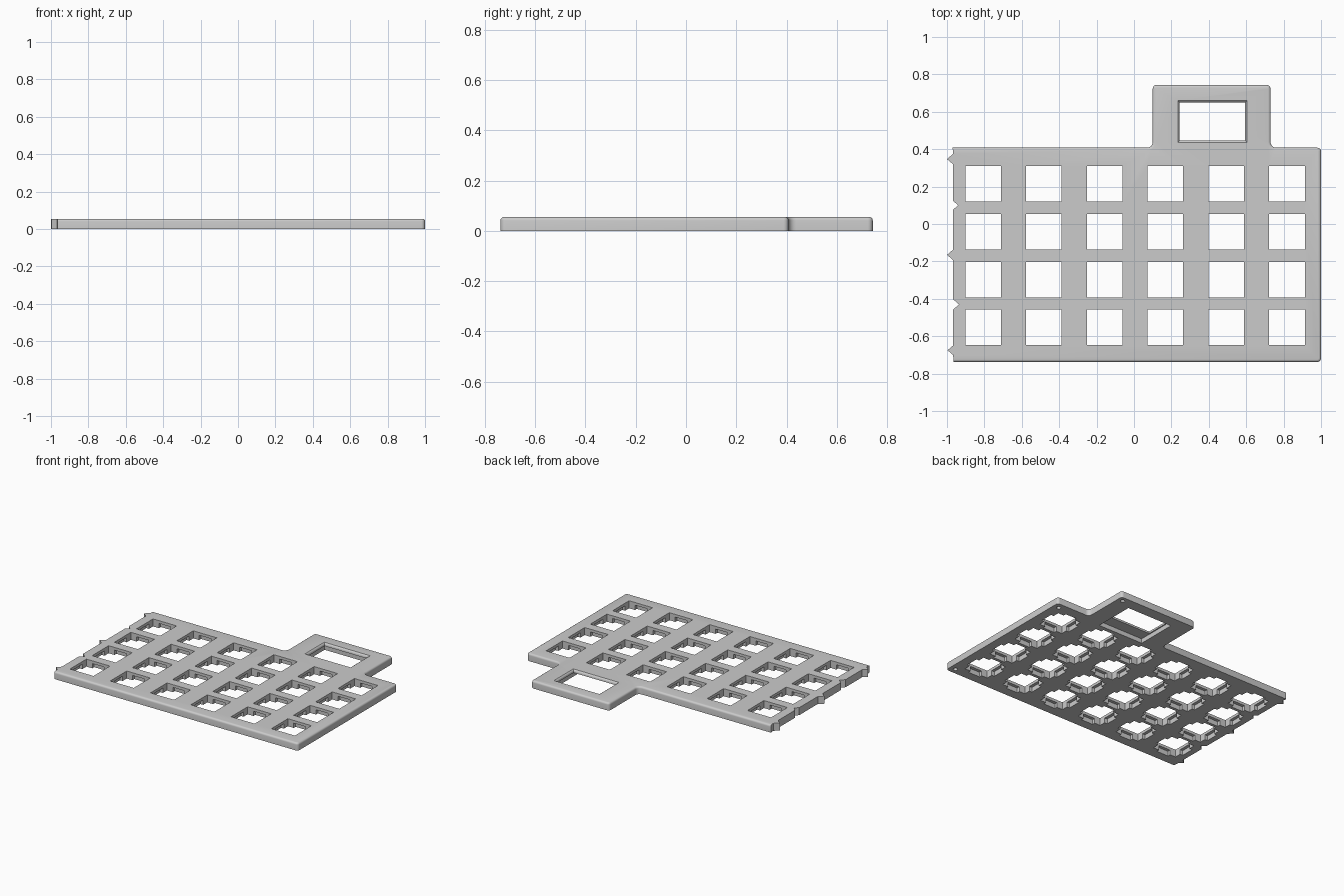
import bpy
import bmesh
import math

if "Cube" in bpy.data.objects:
    bpy.data.objects.remove(bpy.data.objects["Cube"], do_unlink=True)

T = 0.055          # plate thickness
COLS = [-0.807 + 0.325 * i for i in range(6)]
ROWS = [0.214 - 0.2557 * i for i in range(4)]

grey = bpy.data.materials.new("light grey")
grey.use_nodes = True
grey.diffuse_color = (0.6, 0.6, 0.6, 1)
grey.node_tree.nodes["Principled BSDF"].inputs["Base Color"].default_value = (0.6, 0.6, 0.6, 1)


def make(name, bm):
    bmesh.ops.recalc_face_normals(bm, faces=bm.faces)
    mesh = bpy.data.meshes.new(name)
    bm.to_mesh(mesh)
    bm.free()
    mesh.materials.append(grey)
    obj = bpy.data.objects.new(name, mesh)
    bpy.context.collection.objects.link(obj)
    return obj


def loft(bm, rings):
    """Closed solid through rings of matching points."""
    loops = [[bm.verts.new(p) for p in ring] for ring in rings]
    n = len(loops[0])
    bm.faces.new(loops[0])
    bm.faces.new(loops[-1])
    for a, b in zip(loops, loops[1:]):
        for i in range(n):
            j = (i + 1) % n
            bm.faces.new((a[i], a[j], b[j], b[i]))


def rect(cx, cy, hx, hy, z):
    return [(cx + sx * hx, cy + sy * hy, z)
            for sx, sy in ((-1, -1), (1, -1), (1, 1), (-1, 1))]


def circle(cx, cy, r, z, n=20):
    return [(cx + r * math.cos(math.tau * i / n),
             cy + r * math.sin(math.tau * i / n), z) for i in range(n)]


# Plate outline: body with rear tab, then the toothed joining edge on the right side
outline = [(-0.965, -0.738), (1, -0.738), (1, 0.408), (0.73, 0.408),
           (0.73, 0.743), (0.1, 0.743), (0.1, 0.408), (-0.97, 0.408)]
for y, tip in ((0.347, -1), (0.1, -0.94), (-0.165, -1), (-0.43, -0.935), (-0.675, -0.997)):
    h = abs(tip + 0.967) * 0.85
    outline += [(-0.967, y + h), (tip, y), (-0.967, y - h)]

bm = bmesh.new()
loft(bm, [[(x, y, z) for x, y in outline] for z in (0, T)])


def corner_edges(y_test):
    return [e for e in bm.edges
            if abs(e.verts[0].co.z - e.verts[1].co.z) > 0.04
            and e.verts[0].co.x > -0.9 and y_test(e.verts[0].co)]


# Round outer corners, fillet the tab roots, then round over the top rim
def is_root(c):
    return abs(c.y - 0.408) < 0.01 and c.x < 0.9


for radius, test in ((0.02, lambda c: not is_root(c)), (0.03, is_root)):
    bmesh.ops.bevel(bm, geom=corner_edges(test), offset=radius, segments=5,
                    profile=0.5, affect='EDGES')
rim = [e for e in bm.edges if all(v.co.z > T - 0.001 for v in e.verts)
       and max(v.co.x for v in e.verts) > -0.9]
bmesh.ops.bevel(bm, geom=rim, offset=0.014, segments=4, profile=0.5, affect='EDGES')
plate = make("switch_plate", bm)


def cut(name, solids):
    cbm = bmesh.new()
    for rings in solids:
        loft(cbm, rings)
    cutter = make(name, cbm)
    cutter.hide_render = True
    mod = plate.modifiers.new(name, 'BOOLEAN')
    mod.operation = 'DIFFERENCE'
    mod.solver = 'EXACT'
    mod.object = cutter
    bpy.context.view_layer.objects.active = plate
    bpy.ops.object.modifier_apply(modifier=name)
    bpy.data.objects.remove(cutter, do_unlink=True)


def grid_boxes(hx, hy, top):
    return [[rect(x, y, hx, hy, -0.05), rect(x, y, hx, hy, top)]
            for x in COLS for y in ROWS]


# Square switch openings with clip notches underneath on all four sides
cut("switch_openings", grid_boxes(0.095, 0.095, 0.1))
cut("side_notches", grid_boxes(0.117, 0.048, 0.035))
cut("end_notches", grid_boxes(0.048, 0.117, 0.035))

# Tab window with a rounded upper edge
window = [rect(0.419, 0.548, 0.175 + g, 0.102 + g, z) for g, z in
          ((0, -0.05), (0, T - 0.012), (0.003, T - 0.005), (0.01, T), (0.01, T + 0.02))]
cut("tab_window", [window])

# Recess below the window and screw holes in the underside
cut("window_recess", [[rect(0.419, 0.51, 0.183, 0.15, z) for z in (-0.05, 0.033)]])
cut("screw_holes", [[circle(x, y, 0.015, z) for z in (-0.05, 0.04)]
                    for x, y in ((0.69, 0.705), (0.957, 0.366), (0.957, -0.695))])

bpy.ops.object.select_all(action='DESELECT')
plate.select_set(True)
bpy.context.view_layer.objects.active = plate
bpy.ops.object.shade_smooth_by_angle(angle=math.radians(35))
